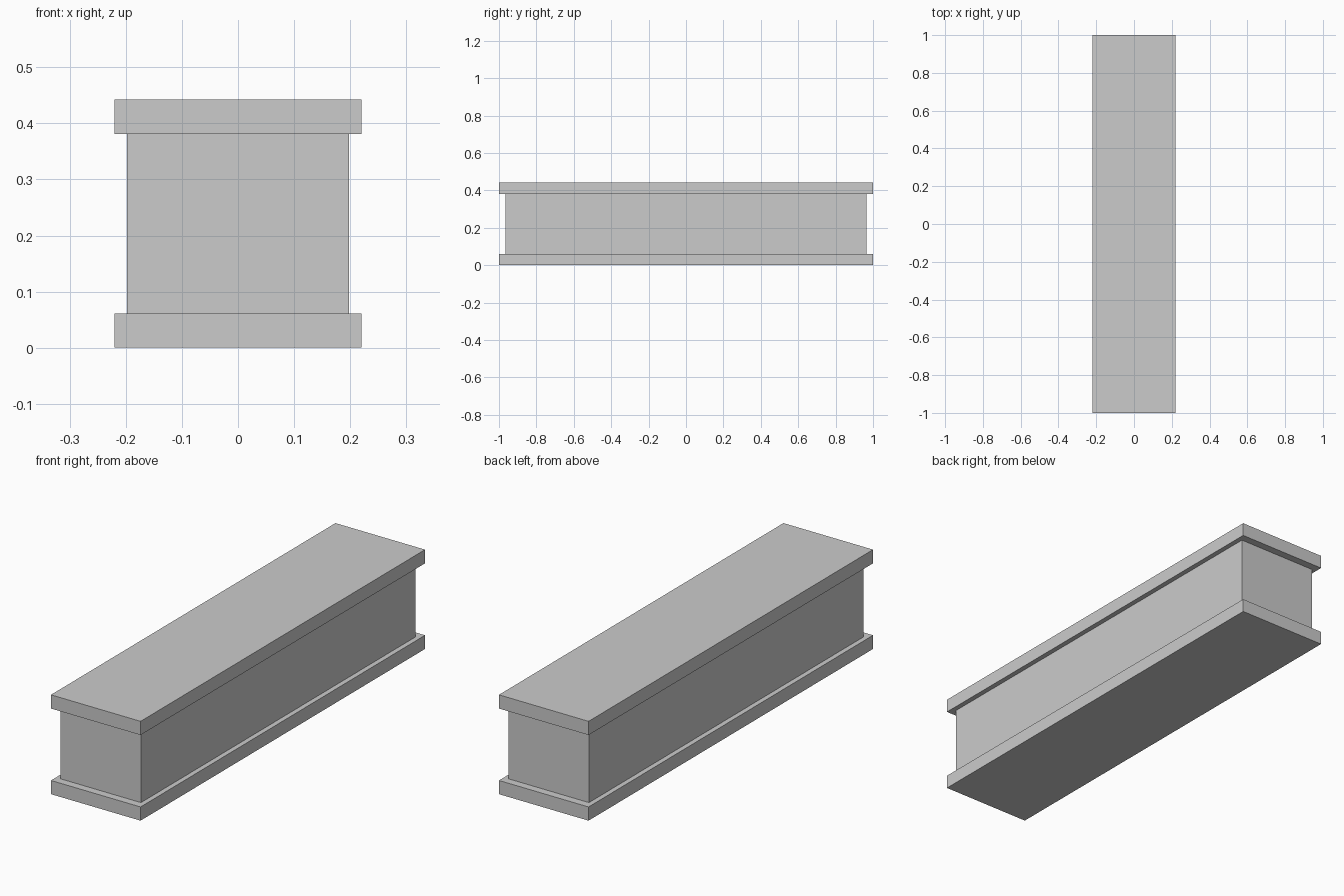
import bpy

if "Cube" in bpy.data.objects:
    bpy.data.objects.remove(bpy.data.objects["Cube"])


def box(name, width, length, z0, z1):
    """Box centred on x and y, spanning z0 to z1."""
    bpy.ops.mesh.primitive_cube_add(size=1, location=(0, 0, (z0 + z1) / 2))
    obj = bpy.context.object
    obj.name = name
    obj.scale = (width, length, z1 - z0)
    bpy.ops.object.transform_apply(location=False, rotation=False, scale=True)
    return obj


HEIGHT = 0.442
SLAB = 0.061

# Matching slabs at the bottom and top
box("base_slab", 0.441, 2.0, 0, SLAB)
box("top_slab", 0.441, 2.0, HEIGHT - SLAB, HEIGHT)

# Recessed body between the slabs
box("body", 0.396, 1.93, SLAB, HEIGHT - SLAB)
